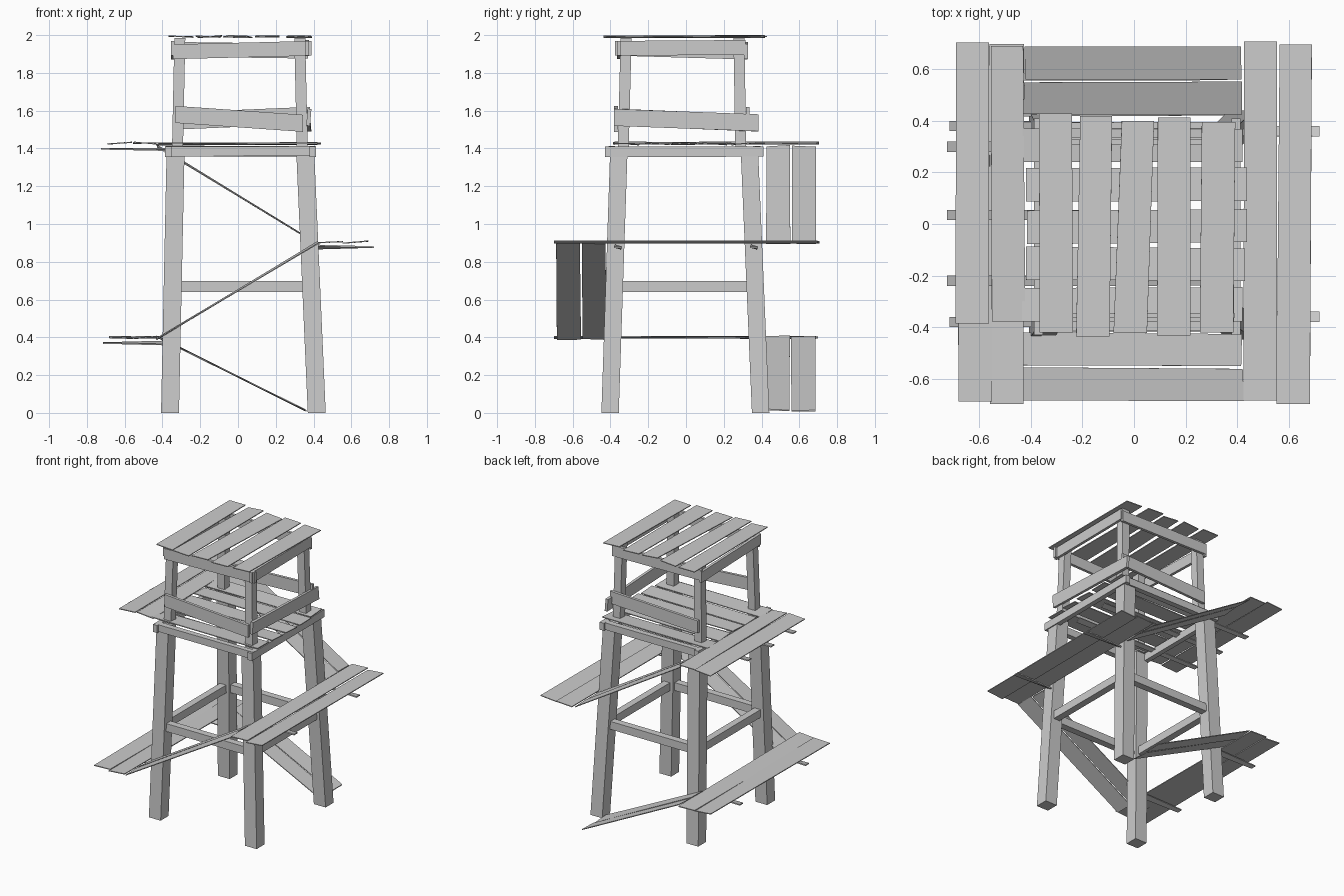
import bpy, random
from math import radians
from mathutils import Vector, Matrix

if "Cube" in bpy.data.objects:
    bpy.data.objects.remove(bpy.data.objects["Cube"])

random.seed(4)
X, Y, Z = Vector((1, 0, 0)), Vector((0, 1, 0)), Vector((0, 0, 1))


def beam(name, p0, p1, u, v, twist0=0.0, twist1=0.0, taper=1.0):
    """Box from p0 to p1; u and v are full section vectors, each end may be twisted."""
    p0, p1 = Vector(p0), Vector(p1)
    axis = (p1 - p0).normalized()
    verts = []
    for p, t, s in ((p0, twist0, 1.0), (p1, twist1, taper)):
        rot = Matrix.Rotation(t, 3, axis)
        for a, b in ((-1, -1), (1, -1), (1, 1), (-1, 1)):
            verts.append(p + rot @ (u * a + v * b) * 0.5 * s)
    faces = [(3, 2, 1, 0), (4, 5, 6, 7)]
    faces += [(i, (i + 1) % 4, (i + 1) % 4 + 4, i + 4) for i in range(4)]
    me = bpy.data.meshes.new(name)
    me.from_pydata(verts, [], faces)
    if axis.dot(u.cross(v)) < 0:
        me.flip_normals()
    ob = bpy.data.objects.new(name, me)
    bpy.context.collection.objects.link(ob)
    return ob


def plank(name, p0, p1, u, wobble=0.012):
    """Thin, slightly crooked and twisted board."""
    j = lambda: random.uniform(-wobble, wobble)
    a, b = Vector(p0), Vector(p1)
    along = (b - a).normalized()
    a += u.normalized() * j() * 0.5 + along * j()
    b += u.normalized() * j() * 0.5 + along * j()
    return beam(name, a, b, u, Z * 0.006, radians(random.uniform(-5, 5)),
                radians(random.uniform(-5, 5)), random.uniform(0.95, 1.03))


# splayed main legs
for sx, x0, x1 in (("left", -0.36, -0.33), ("right", 0.417, 0.355)):
    for sy, y0, y1 in (("front", -0.402, -0.355), ("back", 0.395, 0.335)):
        beam(f"{sy}_{sx}_leg", (x0, y0, 0), (x1, y1, 1.405), X * 0.095, Y * 0.092)

# lower cross braces between the legs
for n, y in (("front", -0.378), ("back", 0.365)):
    beam(f"{n}_brace", (-0.32, y, 0.668), (0.36, y, 0.668), Y * 0.05, Z * 0.058)
for n, x in (("left", -0.345), ("right", 0.388)):
    beam(f"{n}_brace", (x, -0.35, 0.668), (x, 0.34, 0.668), X * 0.05, Z * 0.058)

# platform frame
for n, y in (("front", -0.395), ("back", 0.375)):
    beam(f"{n}_platform_beam", (-0.385, y, 1.385), (0.41, y, 1.385),
         Y * 0.04, Z * 0.052, 0.05, -0.05)
for n, x in (("left", -0.37), ("right", 0.395)):
    beam(f"{n}_platform_beam", (x, -0.43, 1.382), (x, 0.41, 1.384), X * 0.035, Z * 0.055)

# platform floor planks
for i, y in enumerate((-0.31, -0.155, -0.01, 0.15, 0.305)):
    plank(f"platform_plank_{i + 1}", (-0.425, y, 1.424), (0.43, y, 1.426), Y * 0.13)

# upper posts
for sx, x0, x1 in (("left", -0.32, -0.308), ("right", 0.34, 0.327)):
    for sy, y0, y1 in (("front", -0.332, -0.317), ("back", 0.29, 0.28)):
        beam(f"{sy}_{sx}_post", (x0, y0, 1.41), (x1, y1, 1.985), X * 0.058, Y * 0.058)

# top rails on every side
U = Z * 0.078
beam("front_top_rail", (-0.345, -0.355, 1.912), (0.39, -0.355, 1.93), Y * 0.02, U)
beam("back_top_rail", (-0.35, 0.318, 1.925), (0.37, 0.318, 1.915), Y * 0.02, U)
beam("right_top_rail", (0.365, -0.375, 1.93), (0.365, 0.315, 1.935), X * 0.02, U)
beam("left_top_rail", (-0.345, -0.36, 1.93), (-0.345, 0.325, 1.91), X * 0.02, U)

# guard rails, left side stays open as the entrance
G = Z * 0.09
beam("front_guard_rail", (-0.33, -0.37, 1.58), (0.345, -0.37, 1.533), Y * 0.02, G)
beam("back_guard_rail", (-0.33, 0.327, 1.545), (0.38, 0.327, 1.575), Y * 0.02, G)
beam("right_guard_rail", (0.375, -0.38, 1.565), (0.375, 0.385, 1.535), X * 0.02, G,
     0.08, -0.08)

# roof planks: bottom x, top x, y start, y end
for i, (xa, xb, ya, yb) in enumerate(((-0.30, -0.305, -0.425, 0.425), (-0.16, -0.145, -0.435, 0.42),
                                      (-0.015, 0.015, -0.42, 0.40), (0.155, 0.155, -0.43, 0.415),
                                      (0.32, 0.33, -0.425, 0.40))):
    plank(f"roof_plank_{i + 1}", (xa, ya, 1.992), (xb, yb, 1.992), X * 0.13, 0.005)

# level walkways on the left (low and high) and right (middle)
for n, sx, z, y0 in (("low", -1, 0.40, -0.695), ("middle", 1, 0.904, -0.695), ("high", -1, 1.428, -0.375)):
    for k, x in (("inner", 0.49), ("outer", 0.622)):
        plank(f"{n}_walkway_{k}_plank", (sx * x, y0, z), (sx * x, 0.70, z), X * 0.13)

# walkway joists, twisted strips sticking out past the planks
for n, x0, x1, z, ys in (("low", -0.715, -0.36, 0.37, (-0.38, 0.38)),
                         ("middle", 0.72, 0.40, 0.878, (-0.36, 0.36)),
                         ("high", -0.725, 0.30, 1.398, (-0.22, 0.035, 0.30))):
    for i, y in enumerate(ys):
        beam(f"{n}_walkway_joist_{i + 1}", (x0, y, z), (x1, y, z - (0.012 if n == "high" else 0)),
             Y * 0.04, Z * 0.008, 0, 0.5)

# sloping ramps between the walkways, two planks each
for n, sy, a, b in (("ground", 1, (0.36, 0.012), (-0.43, 0.405)),
                    ("front", -1, (-0.43, 0.392), (0.42, 0.90)),
                    ("upper", 1, (0.42, 0.895), (-0.425, 1.41))):
    for k, y in (("inner", 0.486), ("outer", 0.622)):
        plank(f"{n}_ramp_{k}_plank", (a[0], sy * y, a[1]), (b[0], sy * y, b[1]),
              Y * 0.128, 0.006)
